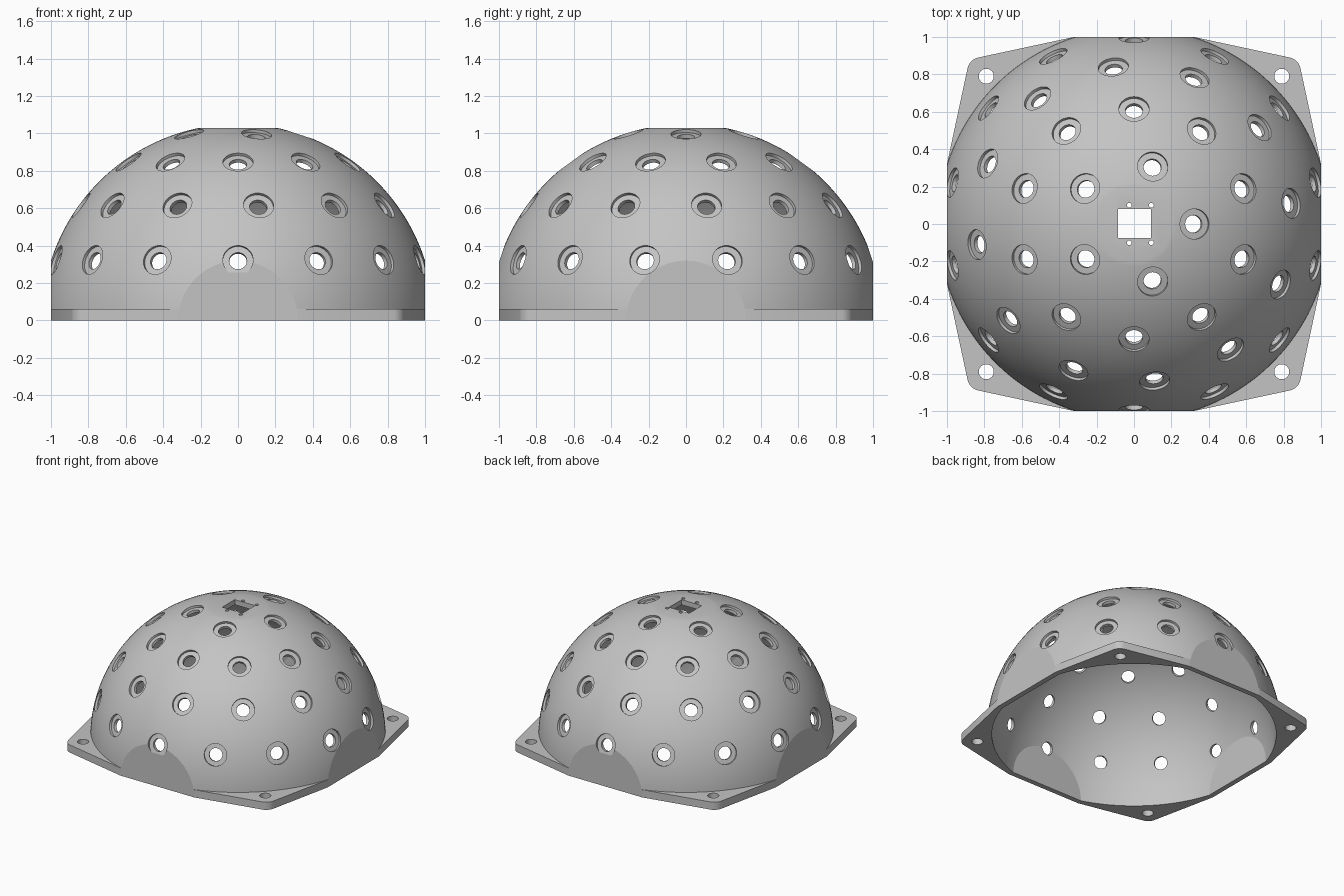
import bpy, bmesh
from math import pi, radians
from mathutils import Matrix, Vector

cube = bpy.data.objects.get("Cube")
if cube:
    bpy.data.objects.remove(cube, do_unlink=True)

grey = bpy.data.materials.new("plain grey")
grey.use_nodes = True
grey.diffuse_color = (0.55, 0.55, 0.55, 1)
grey.node_tree.nodes["Principled BSDF"].inputs["Base Color"].default_value = grey.diffuse_color


def make_object(name, bm):
    bmesh.ops.recalc_face_normals(bm, faces=bm.faces)
    mesh = bpy.data.meshes.new(name)
    bm.to_mesh(mesh)
    bm.free()
    mesh.materials.append(grey)
    obj = bpy.data.objects.new(name, mesh)
    bpy.context.collection.objects.link(obj)
    return obj


def cut_sphere(name, radius, side, top, bottom):
    """Sphere trimmed flat on four sides, the top and the bottom."""
    bm = bmesh.new()
    bmesh.ops.create_uvsphere(bm, u_segments=144, v_segments=72, radius=radius)
    planes = [((1, 0, 0), side), ((-1, 0, 0), side), ((0, 1, 0), side),
              ((0, -1, 0), side), ((0, 0, 1), top), ((0, 0, -1), -bottom)]
    for normal, distance in planes:
        n = Vector(normal)
        geom = bm.verts[:] + bm.edges[:] + bm.faces[:]
        cut = bmesh.ops.bisect_plane(bm, geom=geom, dist=1e-5, plane_co=n * distance,
                                     plane_no=n, clear_outer=True)["geom_cut"]
        bmesh.ops.edgeloop_fill(bm, edges=[e for e in cut if isinstance(e, bmesh.types.BMEdge)])
    return make_object(name, bm)


def add_stepped_hole(bm, matrix, profile, segments=40):
    """Closed solid of revolution about z from (radius, height) steps."""
    rings = []
    for r, z in profile:
        rings.append([bm.verts.new(matrix @ (Matrix.Rotation(2 * pi * i / segments, 3, 'Z')
                                             @ Vector((r, 0, z)))) for i in range(segments)])
    for low, high in zip(rings, rings[1:]):
        for i in range(segments):
            j = (i + 1) % segments
            bm.faces.new((low[i], low[j], high[j], high[i]))
    bm.faces.new(rings[0][::-1])
    bm.faces.new(rings[-1])


def boolean(target, tool, operation):
    mod = target.modifiers.new(operation.lower(), 'BOOLEAN')
    mod.object, mod.operation, mod.solver = tool, operation, 'EXACT'
    bpy.context.view_layer.objects.active = target
    bpy.ops.object.modifier_apply(modifier=mod.name)
    bpy.data.objects.remove(tool, do_unlink=True)


# Dome shell and its hollow
dome = cut_sphere("perforated_dome", 1.05, 1.0, 1.03, 0.0)
hollow = cut_sphere("hollow", 1.01, 0.96, 0.99, -0.1)

# Base flange with rounded corners
bm = bmesh.new()
outline = []
for k in range(4):
    turn = Matrix.Rotation(k * pi / 2, 3, 'Z')
    outline += [bm.verts.new(turn @ Vector(p)) for p in
                ((1, -0.32, 0), (1, 0.32, 0), (0.88, 0.88, 0))]
base = bm.faces.new(outline)
up = bmesh.ops.extrude_face_region(bm, geom=[base])["geom"]
bmesh.ops.translate(bm, verts=[g for g in up if isinstance(g, bmesh.types.BMVert)], vec=(0, 0, 0.06))
corners = [e for e in bm.edges if all(abs(v.co.x) > 0.5 and abs(v.co.y) > 0.5 for v in e.verts)]
bmesh.ops.bevel(bm, geom=corners, offset=0.045, segments=6, profile=0.5, affect='EDGES')
flange = make_object("base_flange", bm)

# Radial counterbored holes: elevation, count, starting angle
holes = bmesh.new()
for elevation, count, start in ((18, 14, -90), (36, 12, 7.5), (54, 10, 90), (72, 5, 0)):
    for k in range(count):
        angle = radians(start + 360 * k / count)
        aim = Matrix.Rotation(angle, 4, 'Z') @ Matrix.Rotation(radians(90 - elevation), 4, 'Y')
        add_stepped_hole(holes, aim, ((0.047, 0.85), (0.047, 1.03), (0.081, 1.03), (0.081, 1.15)))

# Corner bolt holes, socket opening and its four pin holes
for x in (-0.79, 0.79):
    for y in (-0.79, 0.79):
        add_stepped_hole(holes, Matrix.Translation((x, y, 0)), ((0.04, -0.1), (0.04, 0.15)))
for x in (-0.025, 0.093):
    for y in (-0.1, 0.1):
        add_stepped_hole(holes, Matrix.Translation((x, y, 1)), ((0.013, -0.1), (0.013, 0.1)), 16)
bmesh.ops.create_cube(holes, size=1, matrix=Matrix.Translation((0.003, 0.003, 1))
                      @ Matrix.Diagonal((0.175, 0.155, 0.2, 1)))
drills = make_object("drills", holes)

boolean(dome, flange, 'UNION')
boolean(dome, hollow, 'DIFFERENCE')
boolean(dome, drills, 'DIFFERENCE')

bpy.ops.object.select_all(action='DESELECT')
dome.select_set(True)
bpy.context.view_layer.objects.active = dome
bpy.ops.object.shade_smooth_by_angle(angle=radians(15))
